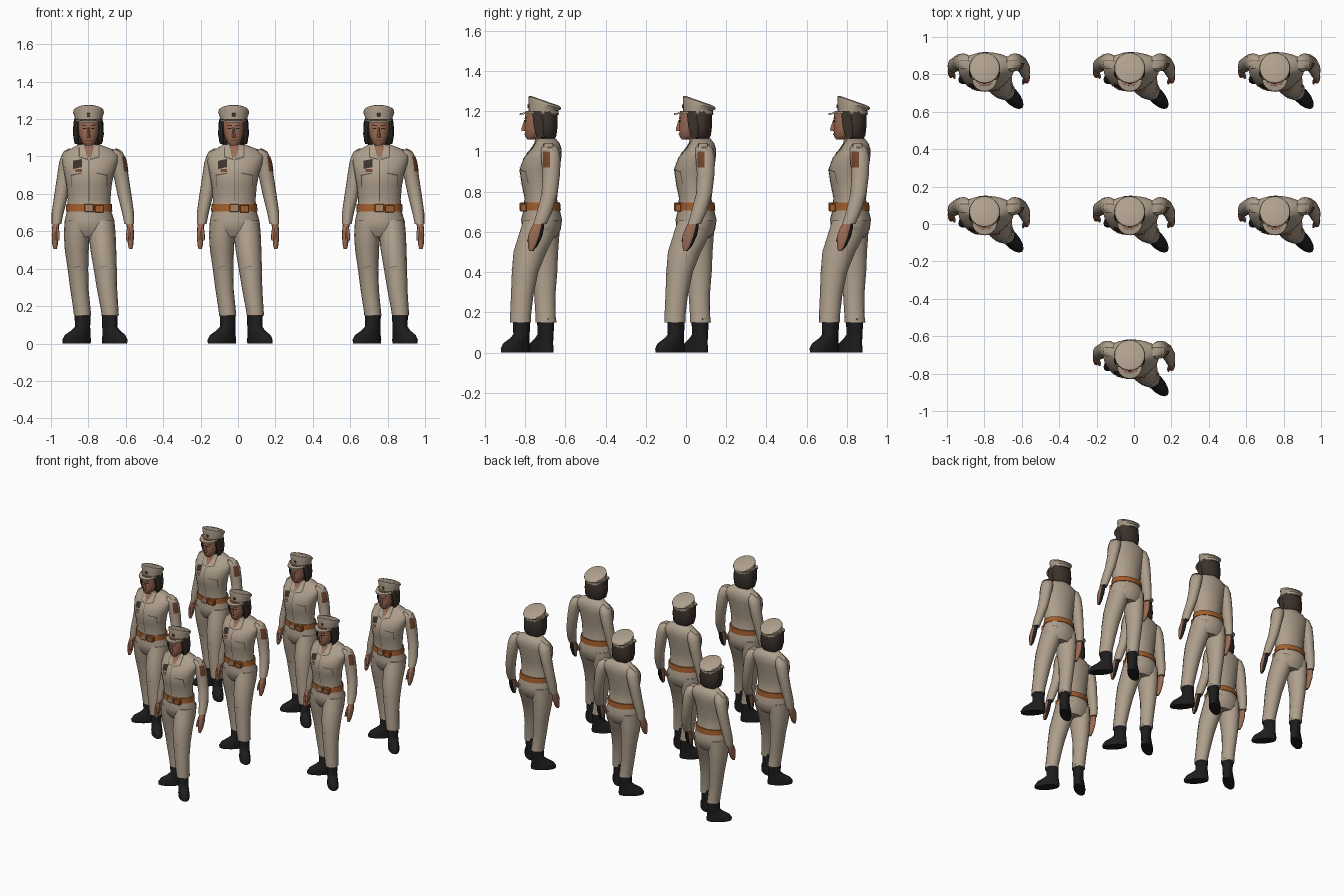
import bpy, bmesh, math
from mathutils import Vector, Matrix
from mathutils.bvhtree import BVHTree

default_cube = bpy.data.objects.get("Cube")
if default_cube:
    bpy.data.objects.remove(default_cube, do_unlink=True)

CM = 0.01
parts = []


def material(name, r, g, b):
    mat = bpy.data.materials.new(name)
    mat.use_nodes = True
    mat.diffuse_color = (r, g, b, 1)
    shader = mat.node_tree.nodes["Principled BSDF"]
    shader.inputs["Base Color"].default_value = (r, g, b, 1)
    shader.inputs["Roughness"].default_value = 0.9
    return mat


tan = material("uniform tan", .43, .35, .265)
shade_tan = material("seam brown", .12, .095, .07)
skin = material("skin", .34, .15, .09)
hair_brown = material("dark brown hair", .045, .032, .025)
black = material("boot black", .012, .012, .013)
leather = material("belt orange", .36, .11, .025)
patch_brown = material("patch brown", .17, .06, .025)
buckle_tan = material("buckle tan", .42, .22, .11)


def add_part(name, bm, mat, angle=50):
    mesh = bpy.data.meshes.new(name)
    bm.to_mesh(mesh)
    bm.free()
    mesh.materials.append(mat)
    mesh.shade_smooth()
    mesh.set_sharp_from_angle(angle=math.radians(angle))
    obj = bpy.data.objects.new(name, mesh)
    bpy.context.collection.objects.link(obj)
    parts.append(obj)
    return obj


def loft(name, mat, rings, sides=16, at=(0, 0), yaw=0, angle=50):
    """Skin elliptical rings (x, y, z, rx, ry, optional slope), in hundredths."""
    bm = bmesh.new()
    loops = []
    for x, y, z, rx, ry, *slope in rings:
        tilt = slope[0] if slope else 0
        loop = []
        for i in range(sides):
            a = math.tau * i / sides
            dy = ry * math.sin(a)
            loop.append(bm.verts.new((x + rx * math.cos(a), y + dy, z - tilt * dy)))
        loops.append(loop)
    for low, high in zip(loops, loops[1:]):
        for i in range(sides):
            j = (i + 1) % sides
            bm.faces.new((low[i], low[j], high[j], high[i]))
    bm.faces.new(loops[0][::-1])
    bm.faces.new(loops[-1])
    bmesh.ops.recalc_face_normals(bm, faces=bm.faces)
    place = Matrix.Translation((at[0], at[1], 0)) @ Matrix.Rotation(math.radians(yaw), 4, "Z")
    bm.transform(Matrix.Scale(CM, 4) @ place)
    return add_part(name, bm, mat, angle)


def box(name, mat, centre, size, bevel=0.3):
    bm = bmesh.new()
    bmesh.ops.create_cube(bm, size=1)
    bm.transform(Matrix.Translation(centre) @ Matrix.Diagonal((*size, 1)))
    bmesh.ops.bevel(bm, geom=bm.edges[:], offset=bevel, segments=1, affect="EDGES")
    bm.transform(Matrix.Scale(CM, 4))
    return add_part(name, bm, mat, 30)


AIM = {"front": lambda a, b: ((a, -99, b), (0, 1, 0)),
       "left": lambda a, b: ((99, a, b), (-1, 0, 0)),
       "top": lambda a, b: ((a, b, 200), (0, 0, -1))}


def decal(name, mat, target, side, corners, steps=4, lift=0.35):
    """Drape a thin four-cornered patch over the target, seen from one side."""
    mesh = target.data
    tree = BVHTree.FromPolygons([v.co / CM for v in mesh.vertices],
                                [p.vertices[:] for p in mesh.polygons])
    p, q, r, s = (Vector(c) for c in corners)
    bm = bmesh.new()
    grid = {}
    for i in range(steps + 1):
        for j in range(steps + 1):
            u, v = i / steps, j / steps
            a, b = p.lerp(q, u).lerp(s.lerp(r, u), v)
            origin, aim = AIM[side](a, b)
            hit = tree.ray_cast(Vector(origin), Vector(aim))[0]
            if hit:
                grid[i, j] = bm.verts.new(hit - Vector(aim) * lift)
    for i in range(steps):
        for j in range(steps):
            quad = [(i, j), (i + 1, j), (i + 1, j + 1), (i, j + 1)]
            if all(k in grid for k in quad):
                face = bm.faces.new([grid[k] for k in quad])
                face.normal_update()
                if face.normal.dot(Vector(AIM[side](0, 0)[1])) > 0:
                    face.normal_flip()
    bm.transform(Matrix.Scale(CM, 4))
    return add_part(name, bm, mat)


def rect(x, z, w, h, skew=0):
    return [(x - w, z - h - skew), (x + w, z - h + skew),
            (x + w, z + h + skew), (x - w, z + h - skew)]


# Shirt and hips
torso = loft("shirt", tan, [
    (-2, 5, 57, 10, 7), (-1.8, 5, 61, 13.6, 9.5), (-1.8, 5, 66, 13.2, 10.2),
    (-2, 5, 71, 11.8, 9), (-2, 4.5, 77, 11.4, 8), (-2, 4, 84, 12, 9),
    (-2, 4, 91, 13.3, 10), (-1.5, 5.5, 97, 14.8, 9.3), (-1, 7.5, 101, 15, 7.5),
    (-1, 8, 104, 11, 6), (-2, 7, 106.5, 5.5, 5)], sides=24)

# Belt and buckle
loft("belt", leather, [(-2, 5, 70.5, 12.4, 9.6), (-2, 5, 74.5, 12.2, 9.2)], sides=24)
box("belt_buckle", buckle_tan, (-2, -5, 72.5), (5, 2, 4.2))
box("belt_pouch", leather, (3.5, -4, 72), (5, 3, 4))

# Trouser legs
left_leg = loft("left_trouser_leg", tan, [
    (9.3, -5.5, 15, 4.6, 5.2), (9, -5.5, 18, 4.7, 5.2), (7.6, -4.6, 29, 5.4, 5.6),
    (6.6, -3.2, 40, 6.2, 6.6), (5.6, -.8, 50, 6.9, 8.2), (5, 2.5, 58, 7.2, 9),
    (4.5, 5, 66, 7, 9)])
right_leg = loft("right_trouser_leg", tan, [
    (-5.5, 7.2, 15, 4.6, 5.2), (-5.8, 7, 18, 4.6, 5), (-7.2, 6.6, 29, 4.9, 5.3),
    (-8, 6.4, 40, 5.5, 6.4), (-8.6, 5.6, 50, 6.4, 7.6), (-8.6, 5, 58, 6.9, 8.8),
    (-8, 5, 66, 7, 9)])

# Boots
boot_rings = [(0, -4, 0, 3.9, 9), (0, -4, 2, 4.1, 9.2), (0, -3.4, 4.5, 3.8, 8.2),
              (0, -1.2, 7, 3.7, 5.8), (0, 0, 9, 3.7, 4.4), (0, 0, 17, 4.1, 4.6)]
loft("left_boot", black, boot_rings, at=(9, -5), yaw=42)
loft("right_boot", black, boot_rings, at=(-5.5, 7), yaw=-52)

# Sleeves and hands, the right arm hanging slightly further back
for name, s, back in (("left", 1, 0), ("right", -1, 3)):
    sleeve = loft(name + "_sleeve", tan, [
        (s * 19.4, 4.2 + back, 64, 2.6, 3.3), (s * 18.8, 6.5 + back / 2, 70, 3.2, 3.8),
        (s * 17, 9, 79, 3.7, 4), (s * 15.2, 9.8, 89, 4, 4.4),
        (s * 13.6, 9.6, 97, 4.4, 4.8), (s * 12.2, 9, 101.5, 4.2, 4.4),
        (s * 11, 8.5, 103.5, 2.4, 2.6)])
    hand = loft(name + "_hand", skin, [
        (s * 20.2, -.2 + back, 50.5, .9, 1), (s * 20.2, .6 + back, 53, 1.5, 2.4),
        (s * 20.2, 1.8 + back, 58, 1.8, 3.6), (s * 20, 3 + back, 62, 1.8, 3.2),
        (s * 19.5, 4 + back, 65, 1.9, 2.4)], sides=12)
    loft(name + "_thumb", skin, [
        (s * 18.4, -1.6 + back, 55, .6, .7), (s * 18.6, -.6 + back, 58, .9, 1),
        (s * 19.2, 1 + back, 62, 1, 1.2)], sides=8)
    # Shoulder strap with a dark edge
    for label, mat, w, lift in (("edge", shade_tan, 2.5, .4), ("strap", tan, 2, .7)):
        decal(f"{name}_shoulder_{label}", mat, sleeve, "top",
              rect(s * 13, 8.5, w + 1, w), lift=lift)
    if s > 0:
        decal("sleeve_patch", patch_brown, sleeve, "left", rect(6.8, 96, 2.4, 4))
        # Dark glove back
        hand.data.materials.append(black)
        for face in hand.data.polygons:
            face.material_index = int(face.normal.y > .4)

# Shirt front details
decal("button_line", shade_tan, torso, "front", rect(-2, 87, .2, 11), steps=8)
decal("chest_badge", hair_brown, torso, "front", rect(-8.2, 96, 2.4, 2.2, .5))
decal("name_tag", patch_brown, torso, "front", rect(-7.6, 92.4, 1.8, .8))
for s in (-1, 1):
    decal("pocket_flap", shade_tan, torso, "front", rect(-2 + s * 7, 90.5, 3, .3, -s * .6))
    decal("pocket_side", shade_tan, torso, "front", rect(-2 + s * 9.6, 87, .2, 3))
    decal("neck_opening", skin, torso, "front",
          [(-2, 99), (-2 + s * .1, 99), (-2 + s * 3, 105.5), (-2, 105.5)], lift=.3)
    decal("collar_edge", shade_tan, torso, "front",
          [(-2 + s * .4, 98), (-2 + s * 5.6, 99.5), (-2 + s * 5.6, 106), (-2 + s * 2.4, 106)])
    decal("collar", tan, torso, "front",
          [(-2 + s * .8, 98.8), (-2 + s * 5, 100), (-2 + s * 5, 106), (-2 + s * 2.7, 106)], lift=.7)
for leg, x in ((left_leg, 5.5), (right_leg, -8.5)):
    decal("trouser_crease", shade_tan, leg, "front", rect(x, 41, 2, .15, .5))

# Neck, face and hair
loft("neck", skin, [(-2.3, 6, 102, 4, 4), (-2.3, 5.5, 111, 3.8, 4)], sides=12)
face = loft("face", skin, [
    (-2.3, 0, 105.8, 1.8, 2), (-2.3, 1, 107.5, 3.6, 4.2), (-2.3, 2.2, 111, 5, 5.6),
    (-2.3, 2.6, 115, 5.6, 6), (-2.3, 3, 120, 5.8, 6)])
loft("nose", skin, [(-2.3, -3.5, 110.2, 1, 1.5), (-2.3, -3.6, 111.2, .9, 1.5),
                    (-2.3, -3, 115.5, .5, .7)], sides=8)
loft("hair", hair_brown, [
    (-2.4, 8, 106, 5.5, 3.4), (-2.4, 7.6, 108, 7.7, 4.8), (-2.4, 7.4, 113, 8.2, 5.6),
    (-2.4, 7, 118, 8, 5.9), (-2.4, 6.5, 121, 7.2, 6)])
decal("mouth", patch_brown, face, "front", rect(-2.3, 108.6, 1.5, .35))
for s in (-1, 1):
    decal("eye", black, face, "front", rect(-2.3 + s * 2.2, 115, 1, .35))
    decal("eyebrow", hair_brown, face, "front", rect(-2.3 + s * 2.3, 116.6, 1.3, .3, s * .2))
    loft("side_hair", hair_brown, [
        (-2.4 + s * 6.3, 4.5, 106.8, 1, 2), (-2.4 + s * 6.7, 4, 112, 1.6, 3),
        (-2.4 + s * 6, 3.5, 120, 1.6, 3.4)], sides=10)

# Peaked cap
loft("cap", tan, [
    (-2.3, 6, 118.8, 7.5, 7.4, .05), (-2.3, 6, 121, 7.4, 7.4, .1),
    (-2.3, 6.6, 123.4, 8.3, 8.2, .28), (-2.3, 6.6, 124.6, 8, 8, .35),
    (-2.3, 6.6, 125.2, 6.8, 6.8, .35)], sides=24, angle=35)
loft("cap_band", shade_tan, [(-2.3, 6, 118.4, 7.6, 7.5, .05), (-2.3, 6, 119.2, 7.7, 7.6, .05)],
     sides=24)
loft("cap_peak", tan, [(-2.3, 1, 119.2, 6.9, 7, -.15), (-2.3, 1, 120, 6.7, 6.8, -.15)], sides=24)
box("cap_badge", patch_brown, (-2.3, -1.6, 122.4), (1.8, .8, 1.8), .2)

# Repeat the figure in formation: two ranks of three behind one leader
columns, ranks = 0.776, 0.768
spots = [(c, r) for r in (0, 1) for c in (-1, 0, 1)] + [(0, -1)]
for c, r in spots:
    if (c, r) != (0, 0):
        for part in parts:
            twin = bpy.data.objects.new(part.name, part.data)
            twin.location = (c * columns, r * ranks, 0)
            bpy.context.collection.objects.link(twin)
